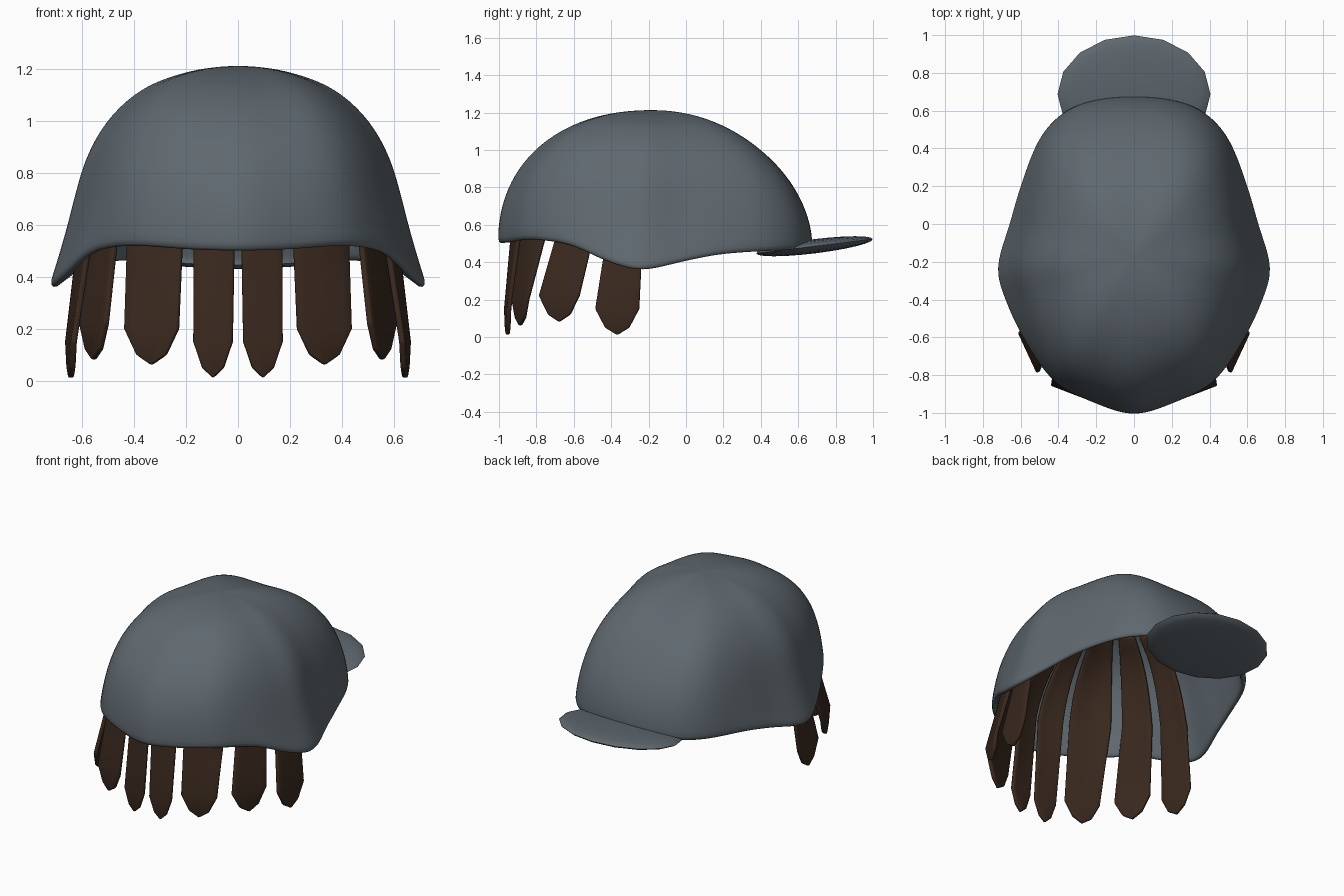
import bpy, bmesh, math
from mathutils import Vector

if "Cube" in bpy.data.objects:
    bpy.data.objects.remove(bpy.data.objects["Cube"])


def material(name, rgb):
    m = bpy.data.materials.new(name)
    m.diffuse_color = (*rgb, 1)
    m.use_nodes = True
    m.node_tree.nodes["Principled BSDF"].inputs["Base Color"].default_value = m.diffuse_color
    return m


STEEL = material("grey_steel", (0.115, 0.140, 0.160))
LEATHER = material("brown_leather", (0.042, 0.022, 0.013))


def make(name, bm, mat):
    bmesh.ops.recalc_face_normals(bm, faces=bm.faces)
    me = bpy.data.meshes.new(name)
    bm.to_mesh(me)
    bm.free()
    me.materials.append(mat)
    ob = bpy.data.objects.new(name, me)
    bpy.context.collection.objects.link(ob)
    bpy.ops.object.select_all(action='DESELECT')
    ob.select_set(True)
    bpy.context.view_layer.objects.active = ob
    return ob


def spline(p0, p1, p2, p3, f):
    return p1 + 0.5 * f * (p2 - p0 + f * (2 * p0 - 5 * p1 + 4 * p2 - p3 + f * (3 * (p1 - p2) + p3 - p0)))


# Half of the rim, from the front centre round to the back centre
HALF = [Vector(p) for p in (
    (0, -1.008, .50), (.2, -.952, .505), (.42, -.84, .52), (.575, -.63, .495),
    (.68, -.42, .405), (.73, -.23, .363), (.665, 0, .41), (.605, .2, .445),
    (.505, .45, .46), (.37, .595, .465), (.2, .66, .475), (0, .677, .485))]
RIM = HALF + [Vector((-p.x, p.y, p.z)) for p in HALF[-2:0:-1]]
N = len(RIM)
# Flared side profile, crown to rim: share of radius, share of height
SIDE = [Vector(p) for p in (
    (0, 1), (.17, .99), (.34, .955), (.495, .90), (.63, .81), (.736, .695),
    (.8125, .56), (.861, .417), (.903, .274), (.955, .12), (1, 0))]
CROWN = Vector((0, -.18, 1.213))


def dome(u, t):
    """Point on the dome: u runs round the rim, t runs from crown (0) to rim (1)."""
    i = math.floor(u)
    rim = spline(*[RIM[(i + k) % N] for k in (-1, 0, 1, 2)], u - i)
    j = min(int(t * 10), 9)
    side = spline(*[SIDE[min(max(j + k, 0), 10)] for k in (-1, 0, 1, 2)], t * 10 - j)
    a = t * math.pi / 2
    flat = rim - CROWN
    dist = math.hypot(flat.x, flat.y)
    dx, dy = abs(flat.x) / dist, flat.y / dist
    w = dx ** 3
    # Fuller at the front and on the diagonals, leaner at the back
    n = 2.04 - .16 * dy + 1.2 * (dx * dy) ** 2
    c, s = max(math.cos(a), 0), math.sin(a)
    k = (c ** n + s ** n) ** (-1 / n)
    r = s * k * (1 - w) + side.x * w
    h = c * k * (1 - w) + side.y * w
    return Vector((flat.x * r, CROWN.y + flat.y * r, rim.z + (CROWN.z - rim.z) * h))


# Dome shell
bm = bmesh.new()
top = bm.verts.new(CROWN)
SEG, ROWS = N * 3, 20
rings = [[bm.verts.new(dome(s / 3, r / ROWS)) for s in range(SEG)] for r in range(1, ROWS + 1)]
for s in range(SEG):
    n = (s + 1) % SEG
    bm.faces.new((top, rings[0][s], rings[0][n]))
    for a, b in zip(rings, rings[1:]):
        bm.faces.new((a[s], b[s], b[n], a[n]))
shell = make("dome_shell", bm, STEEL)
mod = shell.modifiers.new("thickness", 'SOLIDIFY')
mod.thickness, mod.offset = 0.035, -1
mod = shell.modifiers.new("round_rim", 'SUBSURF')
mod.levels = mod.render_levels = 1
bpy.ops.object.shade_smooth()

# Neck brim: a flattened, slightly tilted disc
bm = bmesh.new()
bmesh.ops.create_uvsphere(bm, u_segments=16, v_segments=12, radius=1)
for v in bm.verts:
    v.co = Vector((v.co.x * .405, v.co.y * .314, v.co.z * .038))
brim = make("neck_brim", bm, STEEL)
brim.location = (0, .687, .485)
brim.rotation_euler.x = math.radians(7)
bpy.ops.object.shade_smooth_by_angle(angle=math.radians(50))

# Leather strips: rim range, bottom edge start and end (x, y), tip height
STRIPS = {
    "front_strip": (.06, .95, (.02, -.962), (.172, -.945), .0),
    "front_outer_strip": (1.15, 2.3, (.228, -.925), (.437, -.845), .05),
    "temple_strip": (2.6, 3.5, (.505, -.785), (.605, -.57), .07),
    "side_strip": (3.82, 4.95, (.632, -.485), (.655, -.25), .0)}
COLS = 6
for name, (u0, u1, b0, b1, tip) in STRIPS.items():
    bm = bmesh.new()
    rows = []
    # Upper part follows the inside of the dome
    for k in range(8):
        t = .3 + .5 * k / 7
        pts = [dome(u0 + (u1 - u0) * c / COLS, t) for c in range(COLS + 1)]
        rows.append([Vector((p.x * .92, CROWN.y + (p.y - CROWN.y) * .92, p.z - .04)) for p in pts])
    # Hanging part runs straight down to a blunt point
    b0, b1 = Vector((*b0, tip + .15)), Vector((*b1, tip + .15))
    low = [b0.lerp(b1, c / COLS) for c in range(COLS + 1)]
    rows += [[p.lerp(q, f) for p, q in zip(rows[-1], low)] for f in (.33, .66, 1)]
    end = []
    for c in range(COLS + 1):
        s = c / COLS - .5
        p = b0.lerp(b1, .5 + s * .55)
        p.z = tip + .01 + .08 * abs(s)
        end.append(p)
    rows.append(end)
    grid = [[bm.verts.new(p) for p in row] for row in rows]
    for a, b in zip(grid, grid[1:]):
        for c in range(COLS):
            bm.faces.new((a[c], b[c], b[c + 1], a[c + 1]))
    strip = make(name, bm, LEATHER)
    mod = strip.modifiers.new("thickness", 'SOLIDIFY')
    mod.thickness, mod.offset = 0.024, 0
    mod = strip.modifiers.new("soft_edge", 'BEVEL')
    mod.width, mod.segments = 0.008, 2
    strip.modifiers.new("both_sides", 'MIRROR').use_clip = False
    bpy.ops.object.shade_smooth_by_angle(angle=math.radians(50))
